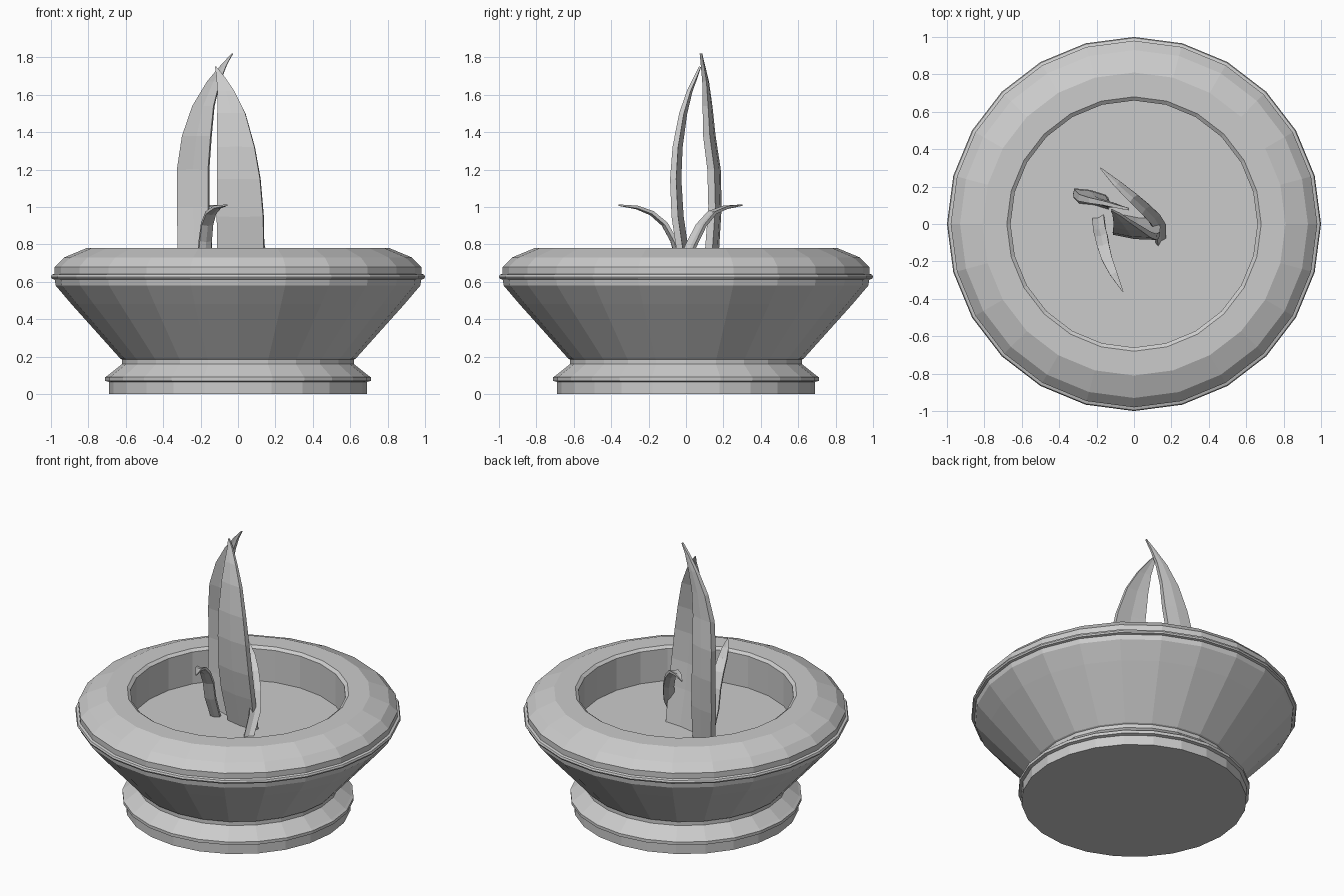
import bpy, bmesh, math
from mathutils import Vector

cube = bpy.data.objects.get("Cube")
if cube:
    bpy.data.objects.remove(cube, do_unlink=True)

grey = bpy.data.materials.new("plain_grey")
grey.use_nodes = True
grey.diffuse_color = (0.6, 0.6, 0.6, 1)
grey.node_tree.nodes["Principled BSDF"].inputs["Base Color"].default_value = (0.6, 0.6, 0.6, 1)

SIDES = 24
SOIL_Z = 0.55


def make_object(name, bm):
    bmesh.ops.recalc_face_normals(bm, faces=bm.faces)
    mesh = bpy.data.meshes.new(name)
    bm.to_mesh(mesh)
    bm.free()
    mesh.materials.append(grey)
    obj = bpy.data.objects.new(name, mesh)
    bpy.context.collection.objects.link(obj)
    return obj


def loft(bm, rings):
    """Skin closed rings of points and cap both ends."""
    loops = [[bm.verts.new(p) for p in ring] for ring in rings]
    for a, b in zip(loops, loops[1:]):
        n = len(a)
        for i in range(n):
            j = (i + 1) % n
            bm.faces.new((a[i], a[j], b[j], b[i]))
    bm.faces.new(loops[0])
    bm.faces.new(loops[-1])


def lathe(name, profile):
    bm = bmesh.new()
    turns = [2 * math.pi * i / SIDES for i in range(SIDES)]
    loft(bm, [[(r * math.cos(t), r * math.sin(t), z) for t in turns] for r, z in profile])
    return make_object(name, bm)


def leaf(name, angle, thick, cup, rows):
    """Blade along a path; each row is x, y, z and half width."""
    side = Vector((math.cos(angle), math.sin(angle), 0))
    points = [Vector(r[:3]) for r in rows]
    widest = max(r[3] for r in rows)
    rings = []
    for i, (p, row) in enumerate(zip(points, rows)):
        along = points[min(i + 1, len(rows) - 1)] - points[max(i - 1, 0)]
        along -= side * along.dot(side)
        normal = side.cross(along).normalized()
        w = row[3]
        t = thick * (0.3 + 0.7 * w / widest) / 2
        bend = cup * w
        rings.append([p - side * w - normal * t, p + normal * (bend - t),
                      p + side * w - normal * t, p + side * w + normal * t,
                      p + normal * (bend + t), p - side * w + normal * t])
    bm = bmesh.new()
    loft(bm, rings)
    return make_object(name, bm)


# Footed bowl: foot, waist, flared body, band, rounded rim and inner wall
lathe("bowl", [
    (0.69, 0), (0.69, 0.065), (0.71, 0.07), (0.71, 0.09), (0.695, 0.1),
    (0.62, 0.16), (0.62, 0.185), (0.63, 0.19), (0.89, 0.48), (0.975, 0.58),
    (0.98, 0.612), (0.995, 0.616), (1.0, 0.626), (0.995, 0.638), (0.98, 0.643),
    (0.98, 0.68), (0.93, 0.73), (0.81, 0.78), (0.68, 0.78), (0.66, 0.765),
    (0.66, SOIL_Z - 0.02)])

# Soil surface
lathe("soil", [(0.66, SOIL_Z - 0.015), (0.66, SOIL_Z)])

# Two tall blades
leaf("tall_front_leaf", -0.12, 0.035, 0.08, [
    (0.02, 0.03, 0.53, 0.11), (0.015, -0.02, 0.78, 0.125), (0.012, -0.045, 0.95, 0.125),
    (0.005, -0.055, 1.15, 0.115), (-0.01, -0.045, 1.32, 0.1), (-0.035, -0.015, 1.5, 0.075),
    (-0.065, 0.02, 1.62, 0.045), (-0.095, 0.055, 1.7, 0.02), (-0.12, 0.075, 1.75, 0.003)])
leaf("tall_back_leaf", -0.2, 0.04, -0.1, [
    (-0.21, 0.11, 0.53, 0.08), (-0.23, 0.14, 0.78, 0.09), (-0.24, 0.155, 1.0, 0.085),
    (-0.24, 0.15, 1.2, 0.085), (-0.22, 0.125, 1.38, 0.078), (-0.185, 0.115, 1.54, 0.058),
    (-0.13, 0.105, 1.67, 0.035), (-0.075, 0.09, 1.76, 0.015), (-0.03, 0.08, 1.82, 0.003)])

# Two small curling shoots
leaf("small_front_leaf", 0.3, 0.02, 0.25, [
    (-0.19, 0.04, 0.53, 0.03), (-0.185, -0.03, 0.7, 0.034), (-0.175, -0.065, 0.82, 0.034),
    (-0.165, -0.115, 0.91, 0.032), (-0.145, -0.185, 0.97, 0.028), (-0.11, -0.265, 1.0, 0.02),
    (-0.06, -0.36, 1.01, 0.003)])
leaf("small_back_leaf", 0.785, 0.02, -0.25, [
    (0.145, -0.1, 0.53, 0.03), (0.14, -0.02, 0.68, 0.034), (0.11, 0.03, 0.8, 0.034),
    (0.06, 0.08, 0.9, 0.032), (-0.005, 0.14, 0.97, 0.028), (-0.09, 0.215, 1.0, 0.02),
    (-0.18, 0.3, 1.01, 0.003)])
